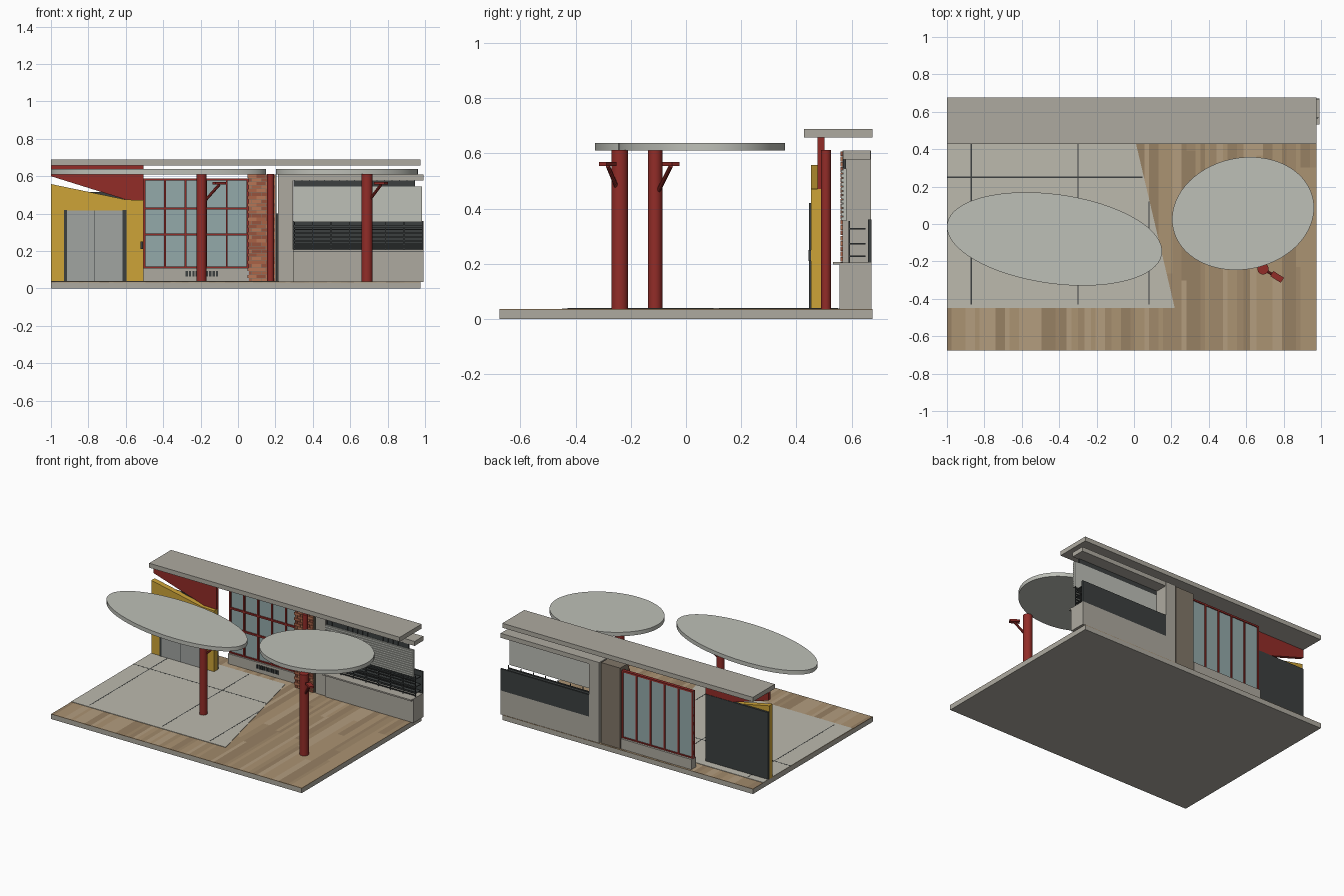
import bpy, bmesh, math, random
from mathutils import Vector, Matrix

if "Cube" in bpy.data.objects:
    bpy.data.objects.remove(bpy.data.objects["Cube"])

random.seed(4)


def mat(name, r, g, b):
    m = bpy.data.materials.new(name)
    m.diffuse_color = [(c / 255) ** 2.2 for c in (r, g, b)] + [1]
    m.use_nodes = True
    m.node_tree.nodes["Principled BSDF"].inputs["Base Color"].default_value = m.diffuse_color
    return m


CONC = mat("concrete", 172, 168, 158)
PALE = mat("canopy_grey", 188, 190, 182)
TILE = mat("tile", 187, 184, 172)
DARK = mat("charcoal", 62, 66, 66)
RED = mat("red_steel", 145, 48, 44)
YELLOW = mat("ochre", 204, 162, 58)
GLASS = mat("glass", 146, 168, 168)
DOOR = mat("door_grey", 160, 163, 160)
TAUPE = mat("taupe", 128, 118, 104)
WOODS = [mat("wood_%d" % i, *c) for i, c in enumerate(
    [(170, 146, 114), (160, 136, 106), (178, 156, 126), (150, 128, 100)])]
BRICKS = [mat("brick_%d" % i, *c) for i, c in enumerate(
    [(168, 98, 72), (150, 84, 64), (182, 116, 86)])]


def finish(name, bm, mats):
    bmesh.ops.recalc_face_normals(bm, faces=bm.faces)
    me = bpy.data.meshes.new(name)
    bm.to_mesh(me)
    bm.free()
    for m in mats:
        me.materials.append(m)
    ob = bpy.data.objects.new(name, me)
    bpy.context.collection.objects.link(ob)
    return ob


def add_box(bm, x0, x1, y0, y1, z0, z1, idx=0):
    M = Matrix.Translation(((x0 + x1) / 2, (y0 + y1) / 2, (z0 + z1) / 2)) @ \
        Matrix.Diagonal((x1 - x0, y1 - y0, z1 - z0, 1))
    vs = bmesh.ops.create_cube(bm, size=1, matrix=M)["verts"]
    for f in {f for v in vs for f in v.link_faces}:
        f.material_index = idx


def boxes(name, m, *dims):
    bm = bmesh.new()
    for d in dims:
        add_box(bm, *d)
    return finish(name, bm, [m])


def prism(name, m, pts, vec):
    bm = bmesh.new()
    f = bm.faces.new([bm.verts.new(p) for p in pts])
    ext = bmesh.ops.extrude_face_region(bm, geom=[f])["geom"]
    bmesh.ops.translate(bm, vec=vec, verts=[v for v in ext if isinstance(v, bmesh.types.BMVert)])
    return finish(name, bm, [m])


def smooth(ob):
    for o in bpy.context.selected_objects:
        o.select_set(False)
    ob.select_set(True)
    bpy.context.view_layer.objects.active = ob
    bpy.ops.object.shade_smooth_by_angle(angle=math.radians(35))


def rod(name, m, a, b, r, seg=24):
    a, b = Vector(a), Vector(b)
    bm = bmesh.new()
    M = Matrix.Translation((a + b) / 2) @ (b - a).to_track_quat("Z", "Y").to_matrix().to_4x4()
    bmesh.ops.create_cone(bm, cap_ends=True, segments=seg, radius1=r, radius2=r,
                          depth=(b - a).length, matrix=M)
    smooth(finish(name, bm, [m]))


# Ground slab, timber decking and the tiled terrace with its joints
boxes("ground_slab", CONC, (-1, .975, -.675, .675, 0, .033))
bm = bmesh.new()
x = -1
while x < .975:
    w = min(random.choice((.025, .035, .05)), .975 - x)
    cut = random.uniform(-.4, .4)
    for y0, y1 in ((-.675, cut), (cut, .675)):
        add_box(bm, x, x + w, y0, y1, .031, .036, random.randrange(4))
    x += w
finish("deck_planks", bm, WOODS)
prism("terrace_tiles", TILE, [(-1, -.45, .034), (.218, -.45, .034), (-.02, .56, .034), (-1, .56, .034)],
      (0, 0, .005))
boxes("tile_joints", DARK, *[(x - .003, x + .003, -.43, y, .035, .0395)
                             for x, y in ((-.87, .55), (-.3, .55), (.08, .12))],
      (-1, .045, .247, .253, .035, .0395))

# Roof slab
boxes("roof_slab", CONC, (-1, .975, .428, .675, .657, .689))

# Oval canopies
for side, c, a, b, ang in (("left", (-.425, -.08), .58, .239, -7.9),
                           ("right", (.583, .056), .383, .298, 12)):
    bm = bmesh.new()
    M = Matrix.Translation((c[0], c[1], .624)) @ Matrix.Rotation(math.radians(ang), 4, "Z") @ \
        Matrix.Diagonal((a, b, 1, 1))
    bmesh.ops.create_cone(bm, cap_ends=True, segments=64, radius1=1, radius2=1, depth=.028, matrix=M)
    smooth(finish(side + "_canopy", bm, [PALE]))

# Columns with angled lamp brackets
rod("left_column", RED, (-.195, -.112, .035), (-.195, -.112, .612), .026)
rod("right_column", RED, (.69, -.24, .035), (.69, -.24, .612), .03)
rod("rear_column", RED, (.174, .507, .035), (.174, .507, .612), .018)
for side, foot, head in (("left", (-.18, -.1, .465), (-.1, -.055, .555)),
                         ("right", (.705, -.25, .475), (.765, -.283, .555))):
    rod(side + "_bracket", RED, foot, head, .008, 10)
    sy = 1 if side == "left" else -1
    h = Vector(head)
    d = Vector((.028, .018 * sy, 0))
    n = Vector((-d.y, d.x, 0)).normalized() * .016
    prism(side + "_lamp_head", RED, [h - d - n, h + d - n, h + d + n, h - d + n], (0, 0, .014))

# Entrance: sloped ochre wall, red fascia, back panel and double door
prism("entrance_wall", YELLOW, [(-1, .452, .036), (-.505, .452, .036), (-.505, .452, .472),
                                (-.6, .452, .475), (-1, .452, .558)], (0, .038, 0))
prism("red_fascia", RED, [(-1, .477, .6), (-.6, .477, .475), (-.505, .477, .465),
                          (-.505, .477, .657), (-1, .477, .657)], (0, .024, 0))
boxes("entrance_back_panel", DARK, (-1, -.505, .488, .504, .036, .515))
boxes("door_leaves", DOOR, (-.917, -.767, .448, .46, .04, .418), (-.764, -.615, .448, .46, .04, .418))
boxes("door_posts", DARK, (-.93, -.915, .446, .46, .036, .42), (-.617, -.596, .446, .46, .036, .42),
      (-.768, -.763, .449, .46, .04, .418))
boxes("call_box", DARK, (-.52, -.508, .443, .455, .21, .25))

# Glazed wall with red mullions above a concrete plinth
boxes("glass_panes", GLASS, (-.505, .05, .632, .638, .11, .585))
pitch = .55 / 5
boxes("glazing_frame", RED,
      *[(-.505 + i * pitch, -.495 + i * pitch, .622, .645, .105, .588) for i in range(6)],
      *[(-.505, .05, .622, .645 if z in (.11, .582) else .632, z - .006, z + .006)
        for z in (.11, .288, .428, .582)])
boxes("glazing_plinth", CONC, (-.505, .05, .61, .66, .034, .108))
boxes("plinth_vent", DARK, *[(-.28 + i * .018, -.268 + i * .018, .604, .612, .065, .092) for i in range(10)])

# Brick pier with staggered courses
boxes("brick_pier_core", TAUPE, (.055, .205, .568, .662, .034, .61))
bm = bmesh.new()
n = 30
h = .574 / n
for i in range(n):
    z = .036 + i * h
    edges = [.05, .1, .15, .2] if i % 2 else [.058, .075, .125, .175, .2]
    for a, b in zip(edges, edges[1:]):
        add_box(bm, a, b - .002, .56, .572, z, z + h - .002, random.randrange(3))
finish("brick_courses", bm, BRICKS)
boxes("pier_gap_strip", DARK, (.2, .22, .58, .65, .034, .4))

# Concrete service bay: pier, low wall, ledge, top beam
boxes("service_bay", CONC, (.215, .295, .566, .67, .034, .61), (.295, .993, .556, .672, .034, .205),
      (.295, .993, .57, .668, .578, .61))
boxes("counter_ledge", CONC, (.295, .993, .532, .56, .197, .207))
# Shutter with slats, dark clerestory strip
boxes("shutter", PALE, (.298, .985, .57, .582, .355, .545),
      *[(.298, .985, .562, .572, .358 + i * .0155, .37 + i * .0155) for i in range(12)])
boxes("clerestory_strip", DARK, (.298, .94, .572, .58, .545, .58),
      *[(.3 + i * .04, .305 + i * .04, .568, .58, .545, .58) for i in range(17)])
# Dark rear panel and grille rails
boxes("rear_dark_panel", DARK, (.295, .993, .66, .672, .205, .36))
boxes("grille_rails", DARK, *[(.298, .985, .59, .65, z, z + .005) for z in (.225, .27, .325)],
      *[(.298, .985, .588, .594, .212 + i * .02, .219 + i * .02) for i in range(7)])
boxes("grille_posts", DARK, *[(.3 + i * .0976, .304 + i * .0976, .588, .594, .205, .355) for i in range(8)])
